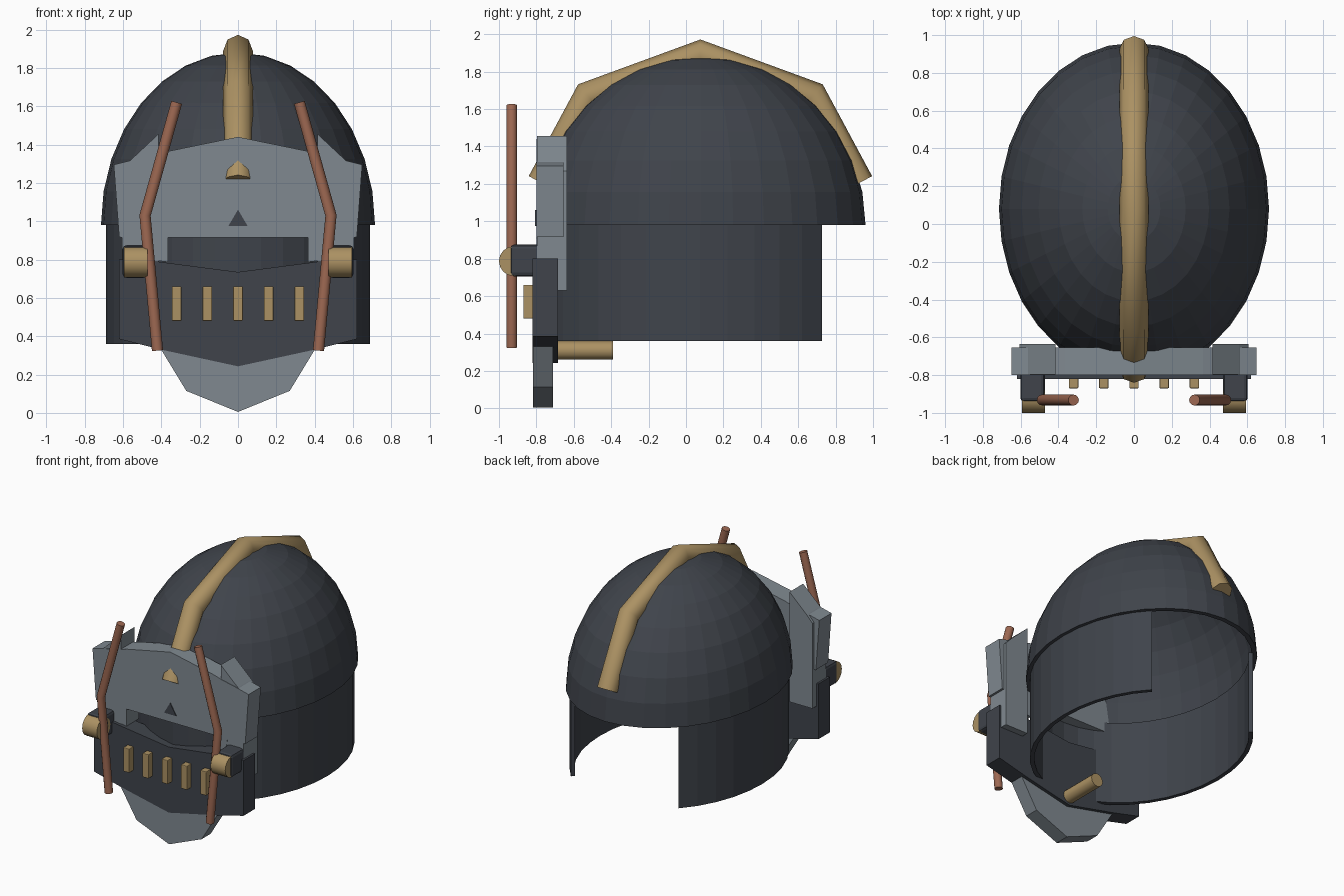
import bpy, bmesh, math
from mathutils import Vector

if "Cube" in bpy.data.objects:
    bpy.data.objects.remove(bpy.data.objects["Cube"])


def material(name, rgb):
    m = bpy.data.materials.new(name)
    m.diffuse_color = (*rgb, 1)
    m.use_nodes = True
    m.node_tree.nodes["Principled BSDF"].inputs["Base Color"].default_value = m.diffuse_color
    return m


DARK = material("dark steel", (0.050, 0.057, 0.070))
GREY = material("grey steel", (0.215, 0.250, 0.280))
GOLD = material("brass", (0.410, 0.285, 0.125))
COPPER = material("copper", (0.340, 0.140, 0.085))
CY = 0.08  # middle of the shell along y


def finish(name, bm, mat, smooth=False):
    bmesh.ops.recalc_face_normals(bm, faces=bm.faces)
    me = bpy.data.meshes.new(name)
    bm.to_mesh(me)
    bm.free()
    me.materials.append(mat)
    ob = bpy.data.objects.new(name, me)
    bpy.context.collection.objects.link(ob)
    if smooth:
        bpy.ops.object.select_all(action='DESELECT')
        ob.select_set(True)
        bpy.context.view_layer.objects.active = ob
        bpy.ops.object.shade_smooth_by_angle(angle=math.radians(50))
    return ob


def prism(name, pts, y0, y1, mat):
    """Outline in x, z extruded along y."""
    bm = bmesh.new()
    front = [bm.verts.new((x, y0, z)) for x, z in pts]
    back = [bm.verts.new((x, y1, z)) for x, z in pts]
    n = len(pts)
    bm.faces.new(front)
    bm.faces.new(back[::-1])
    for i in range(n):
        j = (i + 1) % n
        bm.faces.new((front[i], back[i], back[j], front[j]))
    return finish(name, bm, mat)


def both(half):
    """Complete a right-hand outline with its mirror image."""
    return half + [(-x, z) for x, z in reversed(half) if x > 0.001]


def box(name, c, size, mat, bevel=0):
    bm = bmesh.new()
    bmesh.ops.create_cube(bm, size=1)
    for v in bm.verts:
        v.co = Vector(c) + Vector([a * b for a, b in zip(v.co, size)])
    if bevel:
        bmesh.ops.bevel(bm, geom=bm.edges[:], offset=bevel, segments=2,
                        affect='EDGES', profile=0.5)
    return finish(name, bm, mat)


def tube(name, path, radius, sides, mat, side_axis):
    """Mitred tube along a flat path; side_axis is the normal of its plane."""
    bm = bmesh.new()
    path = [Vector(p) for p in path]
    side = Vector(side_axis)
    rings = []
    for i, p in enumerate(path):
        dirs = [(path[k + 1] - path[k]).normalized()
                for k in (i - 1, i) if 0 <= k < len(path) - 1]
        normals = [side.cross(d) for d in dirs]
        n = sum(normals, Vector()).normalized()
        n /= n.dot(normals[0])
        ring = []
        for s in range(sides):
            a = math.tau * s / sides
            ring.append(bm.verts.new(p + radius * (n * math.cos(a) + side * math.sin(a))))
        rings.append(ring)
    for r0, r1 in zip(rings, rings[1:]):
        for s in range(sides):
            t = (s + 1) % sides
            bm.faces.new((r0[s], r0[t], r1[t], r1[s]))
    bm.faces.new(rings[0])
    bm.faces.new(rings[-1][::-1])
    return finish(name, bm, mat, True)


# Domed top: half an ellipsoid shell with an open underside
bm = bmesh.new()
SEG, RINGS = 32, 8


def dome_ring(k, inset):
    t = math.pi / 2 * k / RINGS
    return [bm.verts.new(((0.715 - inset) * math.cos(t) * math.cos(math.tau * s / SEG),
                          CY + (0.88 - inset) * math.cos(t) * math.sin(math.tau * s / SEG),
                          0.98 + (0.90 - inset) * math.sin(t))) for s in range(SEG)]


base = []
for inset in (0, 0.035):
    rings = [dome_ring(k, inset) for k in range(RINGS)]
    top = bm.verts.new((0, CY, 1.88 - inset))
    for s in range(SEG):
        t = (s + 1) % SEG
        for r0, r1 in zip(rings, rings[1:]):
            bm.faces.new((r0[s], r0[t], r1[t], r1[s]))
        bm.faces.new((rings[-1][s], rings[-1][t], top))
    base.append(rings[0])
for s in range(SEG):
    t = (s + 1) % SEG
    bm.faces.new((base[0][s], base[0][t], base[1][t], base[1][s]))
finish("dome", bm, DARK)

# Curved neck wall, open at the back
bm = bmesh.new()
N = 28
gap = math.radians(40.5)
columns = []
for i in range(N + 1):
    a = math.pi / 2 + gap + (math.tau - 2 * gap) * i / N
    columns.append([bm.verts.new(((0.69 - d) * math.cos(a), CY + (0.85 - d) * math.sin(a), z))
                    for d, z in ((0, 0.36), (0, 0.985), (0.03, 0.985), (0.03, 0.36))])
for c0, c1 in zip(columns, columns[1:]):
    for k in range(4):
        m = (k + 1) % 4
        bm.faces.new((c0[k], c0[m], c1[m], c1[k]))
bm.faces.new(columns[0])
bm.faces.new(columns[-1])
finish("neck_wall", bm, DARK)

# Brass crest running front to back over the dome
half = [(0.85, 1.205), (0.60, 1.67)]
crest = [(0, 0.077 - y, z) for y, z in half] + [(0, 0.077, 1.89)] \
    + [(0, 0.077 + y, z) for y, z in reversed(half)]
tube("crest", crest, 0.077, 8, GOLD, (1, 0, 0))

# Face plates
prism("brow_plate", both([(0, 1.44), (0.365, 1.365), (0.43, 1.345), (0.557, 1.318),
                          (0.648, 1.295), (0.62, 0.917), (0.47, 0.905), (0.46, 0.80),
                          (0.365, 0.787), (0.365, 0.915)]), -0.80, -0.655, GREY)
prism("jaw_plate", both([(0, 0.735), (0.50, 0.80), (0.62, 0.80), (0.62, 0.385),
                         (0.40, 0.33), (0, 0.243)]), -0.82, -0.685, DARK)
prism("chin_plate", both([(0, 0.34), (0.41, 0.345), (0.27, 0.115), (0, 0.005)]),
      -0.818, -0.71, GREY)
prism("brow_mark", [(-0.05, 0.975), (0.05, 0.975), (0, 1.06)], -0.806, -0.798, DARK)

# Vent bars across the jaw
for i in range(5):
    box(f"vent_bar_{i + 1}", (0.16 * (i - 2), -0.84, 0.57), (0.05, 0.06, 0.18), GOLD, 0.005)

# Breathing pipe behind the chin
tube("breathing_pipe", [(0, -0.70, 0.31), (0, -0.39, 0.31)], 0.05, 12, GOLD, (1, 0, 0))

# Paired side parts
for s, label in ((-1, "left"), (1, "right")):
    prism(f"cheek_pad_{label}", [(s * x, z) for x, z in
          [(0.415, 1.455), (0.557, 1.322), (0.605, 1.27), (0.605, 0.63), (0.415, 0.63)]],
          -0.797, -0.635, GREY)
    box(f"clamp_{label}", (s * 0.537, -0.81, 0.79), (0.13, 0.26, 0.17), DARK, 0.02)
    tube(f"clamp_roller_{label}", [(s * 0.472, -0.92, 0.787), (s * 0.594, -0.92, 0.787)],
         0.08, 16, GOLD, (0, 0, 1))
    tube(f"face_rod_{label}", [(s * 0.32, -0.932, 1.62), (s * 0.485, -0.932, 1.03),
                               (s * 0.42, -0.932, 0.325)], 0.029, 12, COPPER, (0, 1, 0))
